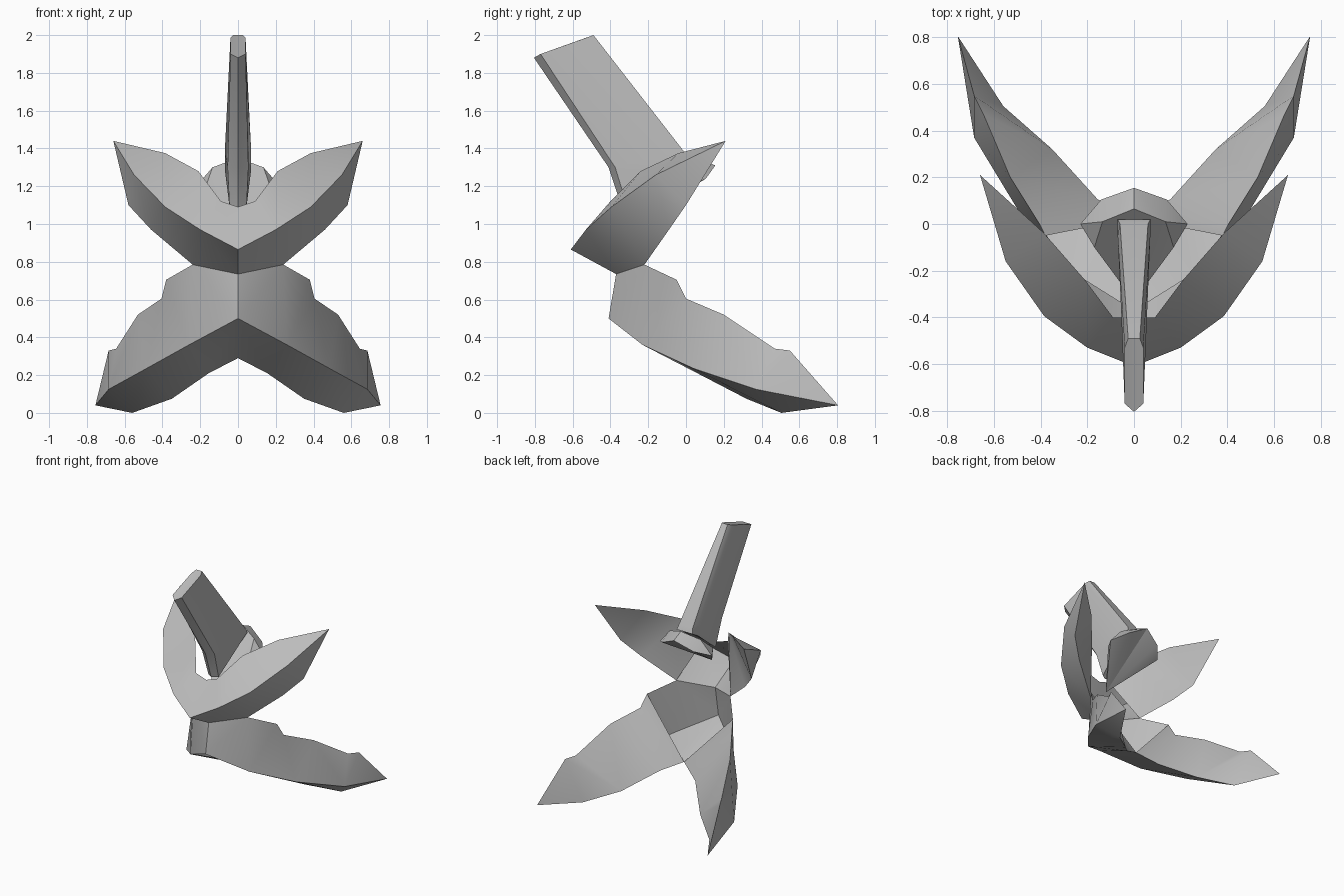
import bpy, bmesh, math
from mathutils import Vector

old = bpy.data.objects.get("Cube")
if old:
    bpy.data.objects.remove(old, do_unlink=True)

grey = bpy.data.materials.new("plain_grey")
grey.use_nodes = True
grey.diffuse_color = (0.5, 0.5, 0.5, 1)
grey.node_tree.nodes["Principled BSDF"].inputs["Base Color"].default_value = grey.diffuse_color


def progress(rail):
    """Distance along a rail at each point, scaled to 0..1."""
    dist = [0.0]
    for a, b in zip(rail, rail[1:]):
        dist.append(dist[-1] + (Vector(b) - Vector(a)).length)
    return [d / dist[-1] for d in dist]


def strip(first, second):
    """Triangles that fill the gap between two rails of any length."""
    pa, pb = progress(first), progress(second)
    i = j = 0
    faces = []
    while i < len(first) - 1 or j < len(second) - 1:
        step_a = j == len(second) - 1 or (i < len(first) - 1 and pa[i + 1] <= pb[j + 1])
        if step_a:
            faces.append((first[i], first[i + 1], second[j]))
            i += 1
        else:
            faces.append((first[i], second[j + 1], second[j]))
            j += 1
    return faces


def build(name, faces, angle):
    """Make one object from faces on the +x half and their mirror image."""
    bm = bmesh.new()
    for face in faces:
        if len(set(face)) < 3:
            continue
        for side in (1, -1):
            bm.faces.new([bm.verts.new((side * x, y, z)) for x, y, z in face[::side]])
    bmesh.ops.remove_doubles(bm, verts=bm.verts, dist=0.0005)
    bmesh.ops.dissolve_degenerate(bm, edges=bm.edges, dist=0.0005)
    bmesh.ops.recalc_face_normals(bm, faces=bm.faces)
    mesh = bpy.data.meshes.new(name)
    bm.to_mesh(mesh)
    bm.free()
    obj = bpy.data.objects.new(name, mesh)
    bpy.context.collection.objects.link(obj)
    mesh.materials.append(grey)
    bpy.ops.object.select_all(action="DESELECT")
    obj.select_set(True)
    bpy.context.view_layer.objects.active = obj
    bpy.ops.object.shade_smooth_by_angle(angle=math.radians(angle))


def petal_pair(name, top, ridge, bottom, top_start, bottom_start):
    """Two three-sided petals joined at the front, hollow in the middle."""
    faces = strip(top, ridge) + strip(ridge, bottom)
    faces += strip(top[top_start:], bottom[bottom_start:])
    build(name, faces, 35)


# Lower pair of petals, sweeping back and down
tip = (0.755, 0.805, 0.04)
petal_pair(
    "lower_petals",
    [(0, -0.37, 0.735), (0.24, -0.22, 0.785), (0.38, -0.05, 0.705), (0.405, 0, 0.605),
     (0.53, 0.2, 0.52), (0.645, 0.47, 0.34), (0.685, 0.55, 0.33), tip],
    [(0, -0.41, 0.5), (0.26, -0.23, 0.36), (0.485, 0.04, 0.235), (0.685, 0.37, 0.125), tip],
    [(0, 0.025, 0.29), (0.155, 0.105, 0.21), (0.35, 0.32, 0.075), (0.56, 0.505, 0), tip],
    2, 0)

# Upper pair of petals, sweeping back and up
tip = (0.66, 0.21, 1.44)
petal_pair(
    "upper_petals",
    [(0, -0.4, 1.09), (0.09, -0.4, 1.12), (0.21, -0.24, 1.28), (0.385, -0.04, 1.375), tip],
    [(0, -0.61, 0.865), (0.2, -0.53, 0.97), (0.385, -0.395, 1.09), (0.55, -0.16, 1.26), tip],
    [(0, -0.37, 0.735), (0.24, -0.22, 0.785), (0.46, -0.09, 0.97), (0.58, 0, 1.1), tip],
    1, 1)

# Fan-shaped cup behind the blade: outer cone, rim band and inner cone
apex = (0, -0.33, 0.97)
outer = [(0, 0.155, 1.31), (0.14, 0.105, 1.24), (0.23, 0, 1.19)]
inner = [(0, 0.065, 1.35), (0.135, 0.01, 1.3), (0.17, -0.1, 1.2)]
faces = strip(outer, inner) + [(outer[-1], inner[-1], apex)]
for rim in (outer, inner):
    faces += [(a, b, apex) for a, b in zip(rim, rim[1:])]
build("cup", faces, 20)

# Tall blade: rings from the front edge round to the back, top to bottom
rings = [
    [(0, -0.805, 1.88), (0.04, -0.77, 1.9), (0.04, -0.53, 1.985), (0.025, -0.49, 2), (0, -0.49, 2)],
    [(0, -0.41, 1.3), (0.055, -0.375, 1.3), (0.07, -0.05, 1.38), (0.06, 0, 1.37), (0, 0, 1.37)],
    [(0, -0.34, 1.09), (0.045, -0.31, 1.09), (0.07, -0.05, 1.29), (0.07, 0.02, 1.33), (0, 0.02, 1.33)],
]
faces = []
for upper, lower in zip(rings, rings[1:]):
    for k in range(len(upper) - 1):
        faces.append((upper[k], upper[k + 1], lower[k + 1], lower[k]))
for ring in (rings[0], rings[-1]):
    faces.append(tuple(ring))
build("blade", faces, 30)
